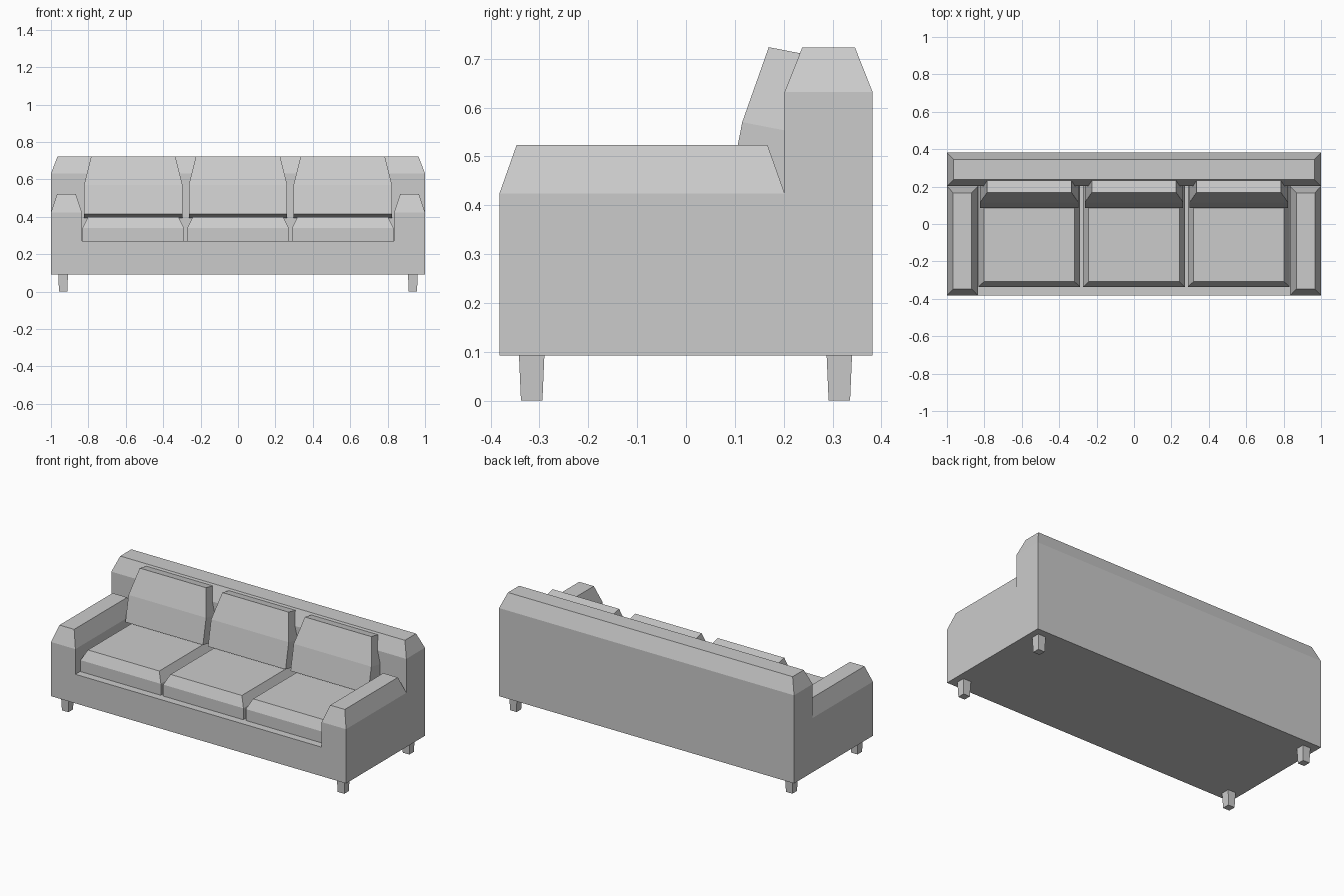
import bpy
import bmesh
from math import radians
from mathutils import Matrix, Vector

cube = bpy.data.objects.get("Cube")
if cube:
    bpy.data.objects.remove(cube, do_unlink=True)

fabric = bpy.data.materials.new("grey_fabric")
grey = (0.6, 0.6, 0.6, 1)
fabric.diffuse_color = grey
fabric.use_nodes = True
fabric.node_tree.nodes["Principled BSDF"].inputs["Base Color"].default_value = grey


def loft(name, rings, transform=Matrix()):
    """Closed solid through stacked rectangles (x0, x1, y0, y1, z)."""
    bm = bmesh.new()
    loops = []
    for x0, x1, y0, y1, z in rings:
        corners = ((x0, y0), (x1, y0), (x1, y1), (x0, y1))
        loops.append([bm.verts.new(transform @ Vector((x, y, z))) for x, y in corners])
    bm.faces.new(loops[0][::-1])
    bm.faces.new(loops[-1])
    for low, high in zip(loops, loops[1:]):
        for i in range(4):
            j = (i + 1) % 4
            bm.faces.new((low[i], low[j], high[j], high[i]))
    bmesh.ops.recalc_face_normals(bm, faces=bm.faces)
    mesh = bpy.data.meshes.new(name)
    bm.to_mesh(mesh)
    bm.free()
    mesh.materials.append(fabric)
    obj = bpy.data.objects.new(name, mesh)
    bpy.context.collection.objects.link(obj)
    return obj


def chamfered(name, x, y, z, inset_x, inset_y, transform=Matrix()):
    """Block with straight sides to z[1], then sloping in to z[2]."""
    loft(name, [(*x, *y, z[0]), (*x, *y, z[1]),
                (x[0] + inset_x, x[1] - inset_x,
                 y[0] + inset_y[0], y[1] - inset_y[1], z[2])], transform)


# Base and backrest
FRONT, BACK, SEAT = -0.382, 0.382, 0.27
loft("base", [(-1, 1, FRONT, BACK, 0.092), (-1, 1, FRONT, BACK, SEAT)])
chamfered("backrest", (-1, 1), (0.202, BACK), (SEAT, 0.632, 0.723), 0.035, (0.036, 0.036))

# Arms and tapered legs
for side, sx in (("left", 1), ("right", -1)):
    arm_x = sorted((sx * 0.835, sx))
    chamfered(side + "_arm", arm_x, (FRONT, 0.202), (SEAT, 0.424, 0.523), 0.033, (0.035, 0.035))
    for end, y in (("front", -0.316), ("rear", 0.314)):
        x = sx * 0.935
        loft(f"{side}_{end}_leg", [(x - r, x + r, y - r, y + r, z)
                                   for r, z in ((0.022, 0), (0.026, 0.092))])

# Seat cushions and leaning back cushions
for place, x in (("right", -0.56), ("middle", 0), ("left", 0.56)):
    chamfered(place + "_seat_cushion", (x - 0.272, x + 0.272), (-0.336, 0.21),
              (SEAT, 0.34, 0.4), 0.03, (0.028, 0))
    lean = Matrix.Translation((x, 0.085, 0.415)) @ Matrix.Rotation(radians(-11), 4, "X")
    chamfered(place + "_back_cushion", (-0.263, 0.263), (0, 0.17),
              (0, 0.158, 0.319), 0.038, (0.024, 0.03), lean)
